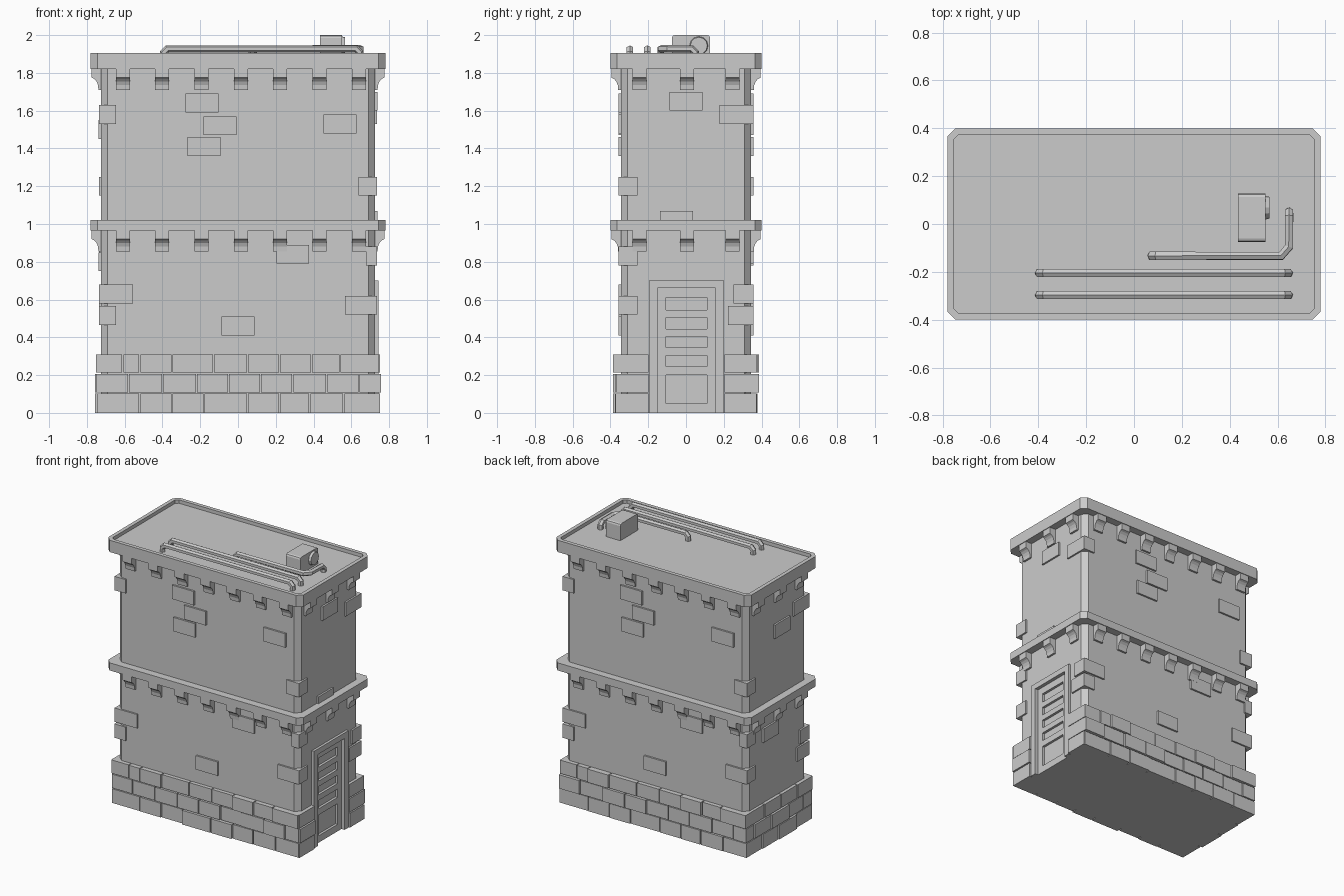
import bpy, bmesh, math, random
from mathutils import Matrix, Vector

if "Cube" in bpy.data.objects:
    bpy.data.objects.remove(bpy.data.objects["Cube"])

random.seed(4)
HX, HY = 0.725, 0.345          # wall half sizes


def finish(name, bm):
    bmesh.ops.recalc_face_normals(bm, faces=bm.faces)
    me = bpy.data.meshes.new(name)
    bm.to_mesh(me)
    bm.free()
    ob = bpy.data.objects.new(name, me)
    bpy.context.collection.objects.link(ob)
    return ob


def add_box(bm, x0, x1, y0, y1, z0, z1):
    m = Matrix.Translation(((x0 + x1) / 2, (y0 + y1) / 2, (z0 + z1) / 2)) @ \
        Matrix.Diagonal((x1 - x0, y1 - y0, z1 - z0, 1))
    return bmesh.ops.create_cube(bm, size=1, matrix=m)["verts"]


def add_prism(bm, pts, vec):
    """Extrude a closed polygon along vec; returns the moved cap."""
    f = bm.faces.new([bm.verts.new(p) for p in pts])
    r = bmesh.ops.extrude_face_region(bm, geom=[f], use_keep_orig=True)
    bmesh.ops.translate(bm, vec=vec, verts=[v for v in r["geom"] if isinstance(v, bmesh.types.BMVert)])
    return [g for g in r["geom"] if isinstance(g, bmesh.types.BMFace)][0]


def octagon(hx, hy, c, z):
    q = [(hx, hy - c), (hx - c, hy), (c - hx, hy), (-hx, hy - c)]
    return [(x, y, z) for x, y in q + [(-x, -y) for x, y in q]]


def chamfered_block(name, hx, hy, c, z0, z1, rim=None):
    bm = bmesh.new()
    cap = add_prism(bm, octagon(hx, hy, c, z0), (0, 0, z1 - z0))
    bmesh.ops.recalc_face_normals(bm, faces=bm.faces)
    if rim:                     # raised parapet around a sunken roof
        bmesh.ops.inset_region(bm, faces=[cap], thickness=rim[0])
        r = bmesh.ops.extrude_face_region(bm, geom=[cap])
        bmesh.ops.translate(bm, vec=(0, 0, -rim[1]), verts=[v for v in r["geom"] if isinstance(v, bmesh.types.BMVert)])
        if cap.is_valid:
            bm.faces.remove(cap)
    return finish(name, bm)


# Walls with a door recess
walls = chamfered_block("walls", HX, HY, 0.035, 0, 1.85)
bm = bmesh.new()
add_box(bm, 0.70, 0.9, -0.15, 0.155, -0.1, 0.66)
cutter = finish("door_cutter", bm)
cutter.hide_render = True
mod = walls.modifiers.new("door_recess", "BOOLEAN")
mod.operation, mod.solver, mod.object = "DIFFERENCE", "EXACT", cutter
bpy.context.view_layer.objects.active = walls
bpy.ops.object.modifier_apply(modifier=mod.name)
bpy.data.objects.remove(cutter)

# Floor ledge and roof cornice
chamfered_block("floor_ledge", 0.78, 0.40, 0.035, 0.965, 1.02)
chamfered_block("roof_cornice", 0.78, 0.40, 0.035, 1.82, 1.905, rim=(0.03, 0.025))

# Curved corbels under both ledges
PROFILE = [(-0.02, -0.11), (0.014, -0.11), (0.016, -0.085), (0.024, -0.065),
           (0.036, -0.052), (0.05, -0.045), (0.05, 0.005), (-0.02, 0.005)]
sides = [(0, HY, [-0.61 + 0.2083 * i for i in range(7)]), (90, HX, [-0.245, 0.005, 0.245])]
bm = bmesh.new()
for top in (0.965, 1.82):
    for ang, dist, places in sides:
        for half in (0, 180):
            rot = Matrix.Rotation(math.radians(ang + half), 3, "Z")
            for c in places:
                pts = [rot @ Vector((c - 0.037, -dist - d, top + z)) for d, z in PROFILE]
                add_prism(bm, pts, rot @ Vector((0.074, 0, 0)))
finish("corbels", bm)

# Base courses of uneven bricks, leaving room for the door
SPLITS = [[-0.52, -0.35, -0.18, 0.05, 0.22, 0.38, 0.56],
          [-0.58, -0.40, -0.22, -0.05, 0.12, 0.29, 0.47, 0.64],
          [-0.61, -0.52, -0.35, -0.13, 0.05, 0.22, 0.39, 0.54]]
ENDS = [[-0.19, 0.02, 0.2], [-0.27, -0.10, 0.10, 0.29], [-0.2, -0.02, 0.17]]
JAMB = [-0.195, 0.2]
bm = bmesh.new()
for row in range(3):
    z0, z1 = (0, 0.105, 0.21)[row] + 0.003, (0.105, 0.21, 0.312)[row] - 0.003
    if row == 0:
        z0 = 0
    for s in (-1, 1):
        xs = [-0.748] + [-s * x for x in SPLITS[row]][::-s] + [0.748]
        for a, b in zip(xs, xs[1:]):
            out = s * (0.372 + random.choice((0, 0.003, 0.006, 0.014)))
            y0, y1 = sorted((s * 0.30, out))
            add_box(bm, a + 0.003, b - 0.003, y0, y1, z0, z1)
        ys = [-0.374] + ENDS[row] + [0.374]
        if s > 0:
            ys = [-0.374, JAMB[0], JAMB[1], 0.374]
        for i, (a, b) in enumerate(zip(ys, ys[1:])):
            if s > 0 and i == 1:
                continue
            out = s * (0.745 + random.choice((0, 0.003, 0.006, 0.012)))
            x0, x1 = sorted((s * 0.66, out))
            add_box(bm, x0, x1, a + 0.003, b - 0.003, z0, z1)
finish("base_bricks", bm)

# Loose wall bricks and corner stones; the front repeats the back turned half round
bm = bmesh.new()
for x, z in [(0.19, 1.64), (0.095, 1.52), (0.18, 1.41), (-0.54, 1.53), (-0.29, 0.84), (0.0, 0.46)]:
    for s in (1, -1):
        y0, y1 = sorted((s * 0.31, s * (HY + 0.013)))
        add_box(bm, s * x - 0.087, s * x + 0.087, y0, y1, z - 0.05, z + 0.05)
for s, y, z in [(1, 0, 1.65), (1, -0.05, 1.02), (-1, -0.05, 1.50), (-1, 0.08, 0.80)]:
    x0, x1 = sorted((s * 0.69, s * (HX + 0.013)))
    add_box(bm, x0, x1, y - 0.087, y + 0.087, z - 0.05, z + 0.05)
finish("wall_bricks", bm)

bm = bmesh.new()
for sx, sy, z, lx, ly in [(1, 1, 1.58, 0.09, 0.18), (1, 1, 0.63, 0.18, 0.105), (1, 1, 0.515, 0.09, 0.135),
                          (-1, 1, 1.20, 0.10, 0.10), (-1, 1, 0.57, 0.17, 0.10), (-1, 1, 0.83, 0.06, 0.10)]:
    for s in (1, -1):
        x0, x1 = sorted((s * sx * (HX + 0.012), s * sx * (HX + 0.012 - lx)))
        y0, y1 = sorted((s * sy * (HY + 0.012), s * sy * (HY + 0.012 - ly)))
        add_box(bm, x0, x1, y0, y1, z - 0.05, z + 0.05)
finish("corner_stones", bm)

# Door frame
bm = bmesh.new()
outline = [(-0.195, 0), (-0.195, 0.70), (0.2, 0.70), (0.2, 0), (0.155, 0), (0.155, 0.66), (-0.15, 0.66), (-0.15, 0)]
add_prism(bm, [(0.69, y, z) for y, z in outline], (0.053, 0, 0))
finish("door_frame", bm)

# Door leaf: stiles and rails leaving four slots and a lower panel
bm = bmesh.new()
for a, b in [(-0.15, -0.105), (0.11, 0.155)]:
    add_box(bm, 0.69, 0.718, a, b, 0, 0.66)
for a, b in [(0, 0.05), (0.20, 0.245), (0.305, 0.345), (0.405, 0.445), (0.505, 0.545), (0.61, 0.66)]:
    add_box(bm, 0.69, 0.718, -0.105, 0.11, a, b)
finish("door_leaf", bm)


# Six-sided roof pipes with bent-down ends
def pipe(name, pts):
    cu = bpy.data.curves.new(name, "CURVE")
    cu.dimensions, cu.bevel_depth, cu.bevel_resolution, cu.use_fill_caps = "3D", 0.02, 1, True
    sp = cu.splines.new("POLY")
    sp.points.add(len(pts) - 1)
    for p, co in zip(sp.points, pts):
        p.co = (*co, 1)
    ob = bpy.data.objects.new(name, cu)
    bpy.context.collection.objects.link(ob)
    bpy.ops.object.select_all(action="DESELECT")
    ob.select_set(True)
    bpy.context.view_layer.objects.active = ob
    bpy.ops.object.convert(target="MESH")
    bpy.context.object.data.polygons.foreach_set("use_smooth", [False] * len(bpy.context.object.data.polygons))


ZP, ZF = 1.927, 1.87
for i, y in enumerate((-0.297, -0.205)):
    pipe(f"roof_pipe_{i + 1}", [(-0.395, y, ZF), (-0.395, y, 1.907), (-0.375, y, ZP),
                                (0.625, y, ZP), (0.645, y, 1.907), (0.645, y, ZF)])
pipe("roof_pipe_bent", [(0.075, -0.133, ZF), (0.075, -0.133, 1.907), (0.095, -0.133, ZP), (0.615, -0.133, ZP),
                        (0.648, -0.095, ZP), (0.648, 0.03, ZP), (0.648, 0.05, 1.907), (0.648, 0.05, ZF)])

# Roof fan unit: box with softened edges and a round fan
bm = bmesh.new()
add_box(bm, 0.435, 0.55, -0.075, 0.128, 1.875, 2.0)
edges = [e for e in bm.edges if abs(e.verts[0].co.x - e.verts[1].co.x) > 0.05 and e.verts[0].co.z > 1.95]
bmesh.ops.bevel(bm, geom=edges, offset=0.015, segments=2, affect="EDGES", profile=0.5)
finish("fan_unit", bm)
bm = bmesh.new()
bmesh.ops.create_cone(bm, cap_ends=True, segments=12, radius1=0.052, radius2=0.045, depth=0.03,
                      matrix=Matrix.Translation((0.552, 0.068, 1.944)) @ Matrix.Rotation(math.pi / 2, 4, "Y"))
finish("fan", bm)
